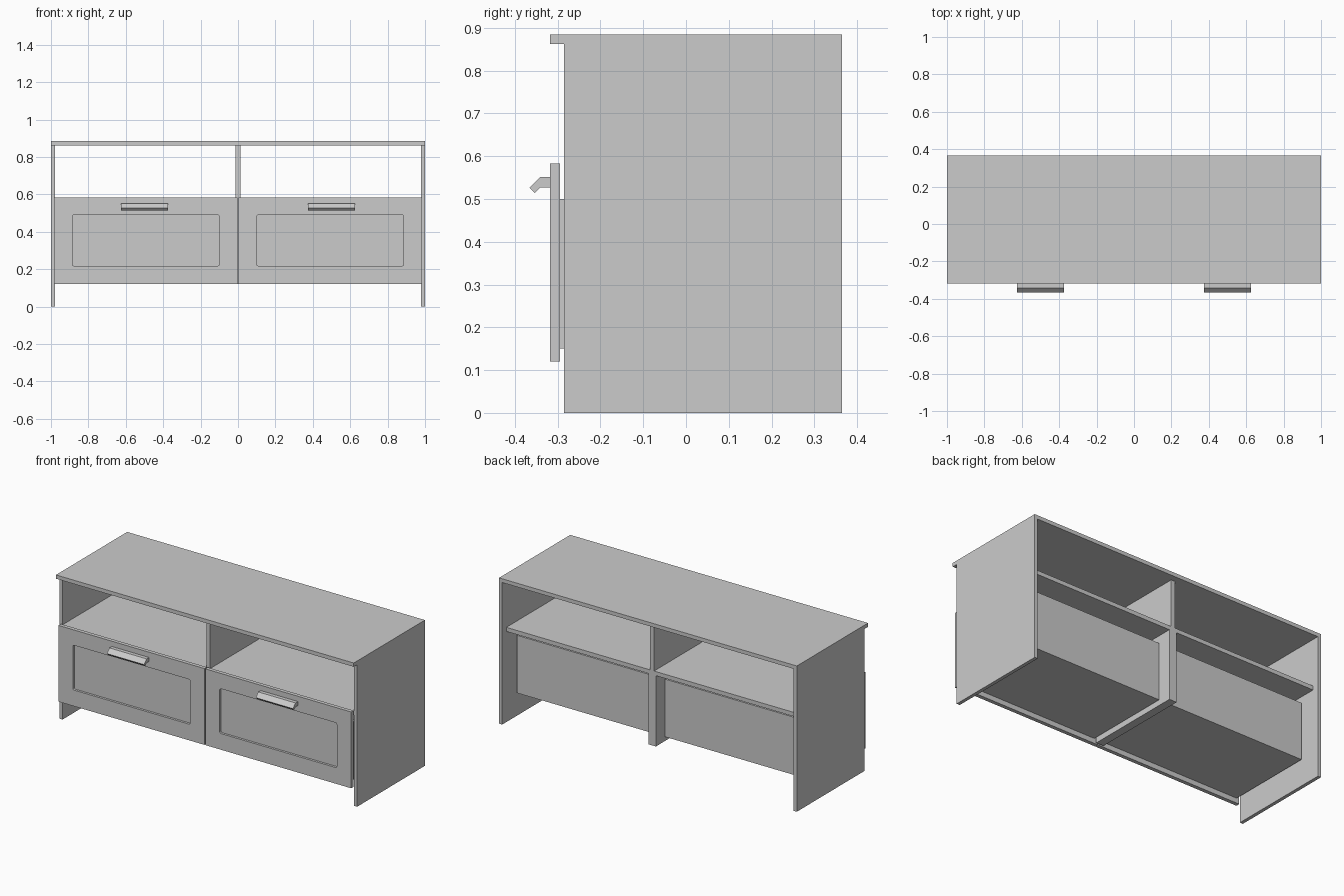
import bpy, bmesh

if "Cube" in bpy.data.objects:
    bpy.data.objects.remove(bpy.data.objects["Cube"])


def add_mesh(name, bm):
    bmesh.ops.recalc_face_normals(bm, faces=bm.faces[:])
    me = bpy.data.meshes.new(name)
    bm.to_mesh(me)
    bm.free()
    ob = bpy.data.objects.new(name, me)
    bpy.context.collection.objects.link(ob)
    return ob


def box(name, x, y, z):
    bm = bmesh.new()
    bmesh.ops.create_cube(bm, size=1)
    for v in bm.verts:
        for i, (a, b) in enumerate((x, y, z)):
            v.co[i] = a if v.co[i] < 0 else b
    return add_mesh(name, bm)


def extrude_profile(name, pts, x0, x1):
    # (y, z) profile swept along x
    bm = bmesh.new()
    f = bm.faces.new([bm.verts.new((x0, y, z)) for y, z in pts])
    r = bmesh.ops.extrude_face_region(bm, geom=[f])
    for v in r["geom"]:
        if isinstance(v, bmesh.types.BMVert):
            v.co.x = x1
    return add_mesh(name, bm)


def cut_recess(ob, x, y, z, radius):
    # shallow recess with slightly rounded corners
    cutter = box("recess_cutter", x, y, z)
    bm = bmesh.new()
    bm.from_mesh(cutter.data)
    edges = [e for e in bm.edges
             if abs(e.verts[0].co.y - e.verts[1].co.y) > 1e-4]
    bmesh.ops.bevel(bm, geom=edges, offset=radius, segments=3,
                    profile=0.5, affect='EDGES')
    bm.to_mesh(cutter.data)
    bm.free()
    cutter.hide_render = True
    mod = ob.modifiers.new("recess", 'BOOLEAN')
    mod.operation = 'DIFFERENCE'
    mod.solver = 'EXACT'
    mod.object = cutter
    bpy.context.view_layer.objects.active = ob
    bpy.ops.object.modifier_apply(modifier=mod.name)
    bpy.data.objects.remove(cutter)


def span(s, a, b):
    return tuple(sorted((s * a, s * b)))


BACK, FRONT = 0.365, -0.285

# Carcass
box("top_panel", (-1, 1), (-0.318, BACK), (0.862, 0.885))
box("shelf", (-0.979, 0.979), (FRONT, 0.325), (0.55, 0.575))
box("upper_divider", (-0.013, 0.013), (FRONT, 0.325), (0.575, 0.862))
box("lower_divider", (-0.025, 0.025), (FRONT, 0.325), (0.12, 0.55))

handle = [(-0.318, 0.551), (-0.341, 0.551), (-0.366, 0.526),
          (-0.354, 0.514), (-0.341, 0.527), (-0.318, 0.527)]

for s, side in ((-1, "left"), (1, "right")):
    box(side + "_side_panel", span(s, 0.979, 1), (FRONT, BACK), (0, 0.862))

    # Drawer front with recessed field
    front = box(side + "_drawer_front", span(s, 0.003, 0.983),
                (-0.318, -0.295), (0.12, 0.583))
    cut_recess(front, span(s, 0.1, 0.886), (-0.34, -0.304), (0.218, 0.49), 0.008)

    # Open-topped drawer box
    y0, y1, z0, z1, t = -0.295, 0.245, 0.15, 0.5, 0.015
    box(side + "_drawer_bottom", span(s, 0.03, 0.965), (y0, y1), (z0, z0 + t))
    box(side + "_drawer_back", span(s, 0.03, 0.965), (y1 - t, y1), (z0 + t, z1))
    box(side + "_drawer_inner_wall", span(s, 0.03, 0.03 + t), (y0, y1 - t), (z0 + t, z1))
    box(side + "_drawer_outer_wall", span(s, 0.965 - t, 0.965), (y0, y1 - t), (z0 + t, z1))

    # Bent handle
    extrude_profile(side + "_handle", handle, *span(s, 0.375, 0.625))
